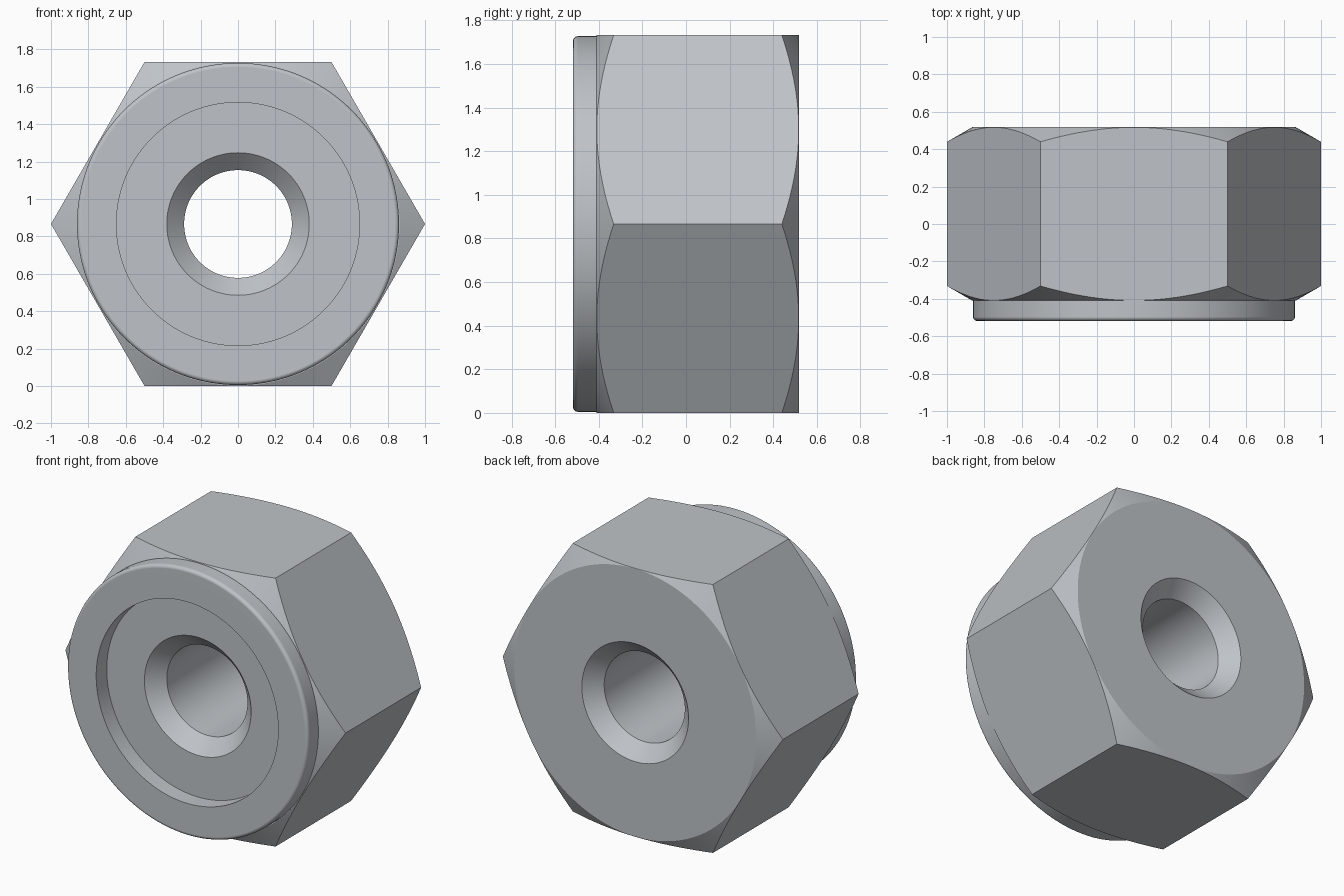
import bpy, bmesh
from math import pi, sin, cos, tan, radians
from mathutils import Matrix

cube = bpy.data.objects.get("Cube")
if cube:
    bpy.data.objects.remove(cube, do_unlink=True)

CENTRE_Z = 0.866
FRONT, SHOULDER, BACK = -0.518, -0.41, 0.518
BORE, SINK, SINK_DEPTH = 0.288, 0.381, 0.095
RECESS, COLLAR, FILLET = 0.65, 0.861, 0.022
CHAMFER, OVERSIZE = 0.864, 1.1

# Brushed steel
steel = bpy.data.materials.new("steel grey")
steel.use_nodes = True
colour = (0.52, 0.55, 0.58, 1)
steel.diffuse_color = colour
steel.node_tree.nodes["Principled BSDF"].inputs["Base Color"].default_value = colour


def add_object(name, bm):
    bmesh.ops.recalc_face_normals(bm, faces=bm.faces)
    mesh = bpy.data.meshes.new(name)
    bm.to_mesh(mesh)
    bm.free()
    mesh.materials.append(steel)
    obj = bpy.data.objects.new(name, mesh)
    obj.location.z = CENTRE_Z
    bpy.context.collection.objects.link(obj)
    return obj


def lathe(name, profile, steps=144):
    """Spin a closed (radius, y) profile around the y axis."""
    bm = bmesh.new()
    verts = [bm.verts.new((r, y, 0)) for r, y in profile]
    edges = [bm.edges.new((v, verts[i - 1])) for i, v in enumerate(verts)]
    bmesh.ops.spin(bm, geom=verts + edges, cent=(0, 0, 0), axis=(0, 1, 0),
                   angle=2 * pi, steps=steps)
    bmesh.ops.remove_doubles(bm, verts=bm.verts, dist=0.0001)
    return add_object(name, bm)


# Turned section: collar, recess, countersunk bore and 30 degree chamfers
drop = (OVERSIZE - CHAMFER) * tan(radians(30))
fillet = [(COLLAR - FILLET + FILLET * sin(a), FRONT + FILLET - FILLET * cos(a))
          for a in (i * pi / 12 for i in range(7))]
profile = [
    (BORE, SHOULDER + SINK_DEPTH), (SINK, SHOULDER),
    (RECESS, SHOULDER), (RECESS, FRONT), *fillet,
    (COLLAR, SHOULDER), (CHAMFER, SHOULDER), (OVERSIZE, SHOULDER + drop),
    (OVERSIZE, BACK - drop), (CHAMFER, BACK),
    (SINK, BACK), (BORE, BACK - SINK_DEPTH),
]
nut = lathe("hex_nut", profile)

# Hexagonal prism that trims the turned section to six flats
bm = bmesh.new()
bmesh.ops.create_cone(bm, cap_ends=True, segments=6, radius1=1, radius2=1, depth=2,
                      matrix=Matrix.Rotation(pi / 2, 4, "X") @ Matrix.Rotation(pi / 6, 4, "Z"))
# Corners must point along x
if max(v.co.x for v in bm.verts) < 0.99:
    bmesh.ops.rotate(bm, verts=bm.verts, cent=(0, 0, 0),
                     matrix=Matrix.Rotation(pi / 6, 3, "Y"))
prism = add_object("hex_cutter", bm)
prism.hide_render = True

trim = nut.modifiers.new("hex_flats", "BOOLEAN")
trim.operation = "INTERSECT"
trim.solver = "EXACT"
trim.object = prism

bpy.ops.object.select_all(action="DESELECT")
bpy.context.view_layer.objects.active = nut
nut.select_set(True)
bpy.ops.object.modifier_apply(modifier=trim.name)
bpy.data.objects.remove(prism, do_unlink=True)

# Smooth round surfaces, crisp machined edges
bpy.ops.object.shade_smooth_by_angle(angle=radians(20))
weighted = nut.modifiers.new("flat_shading", "WEIGHTED_NORMAL")
weighted.keep_sharp = True
